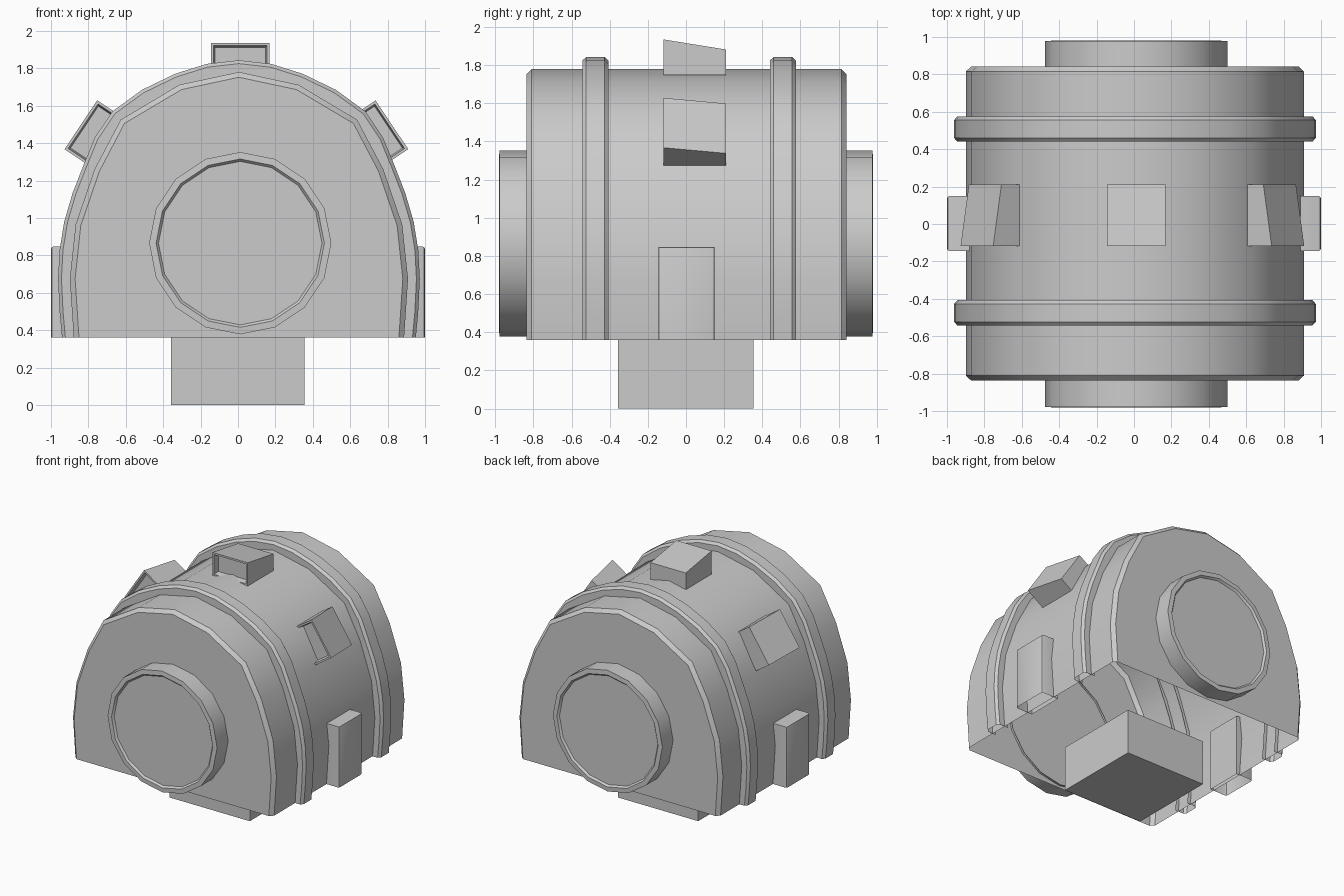
import bpy, bmesh
from math import sin, cos, pi, radians
from mathutils import Vector, Matrix

if "Cube" in bpy.data.objects:
    bpy.data.objects.remove(bpy.data.objects["Cube"])

BASE = 0.36


def finish(name, bm, angle=40, smooth=True):
    """Turn a bmesh into an object, smooth with sharp edges above the angle."""
    bmesh.ops.recalc_face_normals(bm, faces=bm.faces[:])
    for f in bm.faces:
        f.smooth = smooth
    for e in bm.edges:
        if len(e.link_faces) == 2:
            e.smooth = e.calc_face_angle(0) < radians(angle)
    me = bpy.data.meshes.new(name)
    bm.to_mesh(me)
    bm.free()
    ob = bpy.data.objects.new(name, me)
    bpy.context.collection.objects.link(ob)
    return ob


def offset(pts, d):
    """Push an open arch outline outwards, keeping its feet on the base."""
    out = []
    for i, p in enumerate(pts):
        t = pts[min(i + 1, len(pts) - 1)] - pts[max(i - 1, 0)]
        q = p + Vector((-t.y, t.x)).normalized() * d
        if i in (0, len(pts) - 1):
            q.y = BASE
        out.append(q)
    return out


def loft(bm, rings, closed=False, caps=False):
    """Bridge rings of 3D points."""
    vs = [[bm.verts.new(p) for p in r] for r in rings]
    n = len(vs[0])
    for a, b in zip(vs, vs[1:]):
        for i in range(n if closed else n - 1):
            j = (i + 1) % n
            bm.faces.new((a[i], a[j], b[j], b[i]))
    if caps:
        bm.faces.new(vs[0])
        bm.faces.new(vs[-1])


def arch_loft(name, pts, sections, caps):
    bm = bmesh.new()
    loft(bm, [[(p.x, y, p.y) for p in offset(pts, d)] for y, d in sections], caps=caps)
    return finish(name, bm)


# Arch outline, left foot to right foot
half = [(0.883, BASE), (0.904, 0.675), (0.873, 0.965), (0.772, 1.26), (0.632, 1.525), (0.318, 1.712)]
arch = [Vector((0.005 - x, z)) for x, z in half] + [Vector((0.005, 1.78))]
arch += [Vector((0.005 + x, z)) for x, z in reversed(half)]

# Main shell, open underneath, with bevelled ends
arch_loft("main_shell", arch, [(-0.837, -0.028), (-0.81, 0), (0.815, 0), (0.842, -0.028)], True)

# Rounded outline for the bands
fine = []
for i in range(len(arch) - 1):
    p0, p1, p2, p3 = (arch[max(0, min(len(arch) - 1, i + k))] for k in (-1, 0, 1, 2))
    fine += [p1, (p1 + p2) * 0.5625 - (p0 + p3) * 0.0625]
fine.append(arch[-1])

# Two raised bands
for name, y in (("front_band", -0.475), ("back_band", 0.508)):
    sec = [(-0.068, -0.03), (-0.068, 0.045), (-0.048, 0.063), (0.048, 0.063), (0.068, 0.045), (0.068, -0.03)]
    arch_loft(name, fine, [(y + dy, d) for dy, d in sec], False)

# Round end drums with a shallow recessed face
for name, s in (("front_drum", -1), ("back_drum", 1)):
    bm = bmesh.new()
    rings = []
    for y, r in ((0.82, 0.487), (0.978, 0.487), (0.98, 0.45), (0.965, 0.437)):
        rings.append([(0.012 + r * sin(k * pi / 8), s * y, 0.865 + r * cos(k * pi / 8)) for k in range(16)])
    loft(bm, rings, closed=True)
    bmesh.ops.contextual_create(bm, geom=[e for e in bm.edges if all(abs(abs(v.co.y) - 0.965) < 1e-4 for v in e.verts)])
    finish(name, bm)


def box(bm, lo, hi):
    lo, hi = Vector(lo), Vector(hi)
    m = Matrix.Translation((lo + hi) / 2) @ Matrix.Diagonal((*(hi - lo), 1))
    bmesh.ops.create_cube(bm, size=1, matrix=m)


# Square pedestal
bm = bmesh.new()
box(bm, (-0.357, -0.357, 0), (0.355, 0.355, BASE))
finish("pedestal", bm, smooth=False)

# Side blocks, open underneath, outer edges bevelled
for name, s in (("left_block", -1), ("right_block", 1)):
    bm = bmesh.new()
    box(bm, (min(s * 0.85, s), -0.145, BASE), (max(s * 0.85, s), 0.15, 0.848))
    bmesh.ops.delete(bm, geom=[f for f in bm.faces if f.calc_center_median().z < BASE + 0.01], context='FACES_ONLY')
    edges = [e for e in bm.edges if len(e.link_faces) == 2 and all(abs(v.co.x) > 0.99 for v in e.verts)]
    bmesh.ops.bevel(bm, geom=edges, offset=0.015, segments=2, affect='EDGES', profile=0.5)
    finish(name, bm)

# Three wedge vents with recessed front openings
for name, x, z, deg in (("top_vent", 0.012, 1.935, 0), ("left_vent", -0.84, 1.498, -56.3), ("right_vent", 0.823, 1.498, 56.3)):
    bm = bmesh.new()
    box(bm, (-0.157, -0.118, -0.187), (0.157, 0.21, 0))
    for v in bm.verts:
        if v.co.y > 0 and v.co.z > -0.1:
            v.co.z = -0.053
    bm.normal_update()
    face = min(bm.faces, key=lambda f: f.calc_center_median().y)
    bmesh.ops.inset_region(bm, faces=[face], thickness=0.02)
    bmesh.ops.inset_region(bm, faces=[face], thickness=0.012, depth=-0.045)
    bm.transform(Matrix.Translation((x, 0, z)) @ Matrix.Rotation(radians(deg), 4, 'Y'))
    finish(name, bm, smooth=False)
